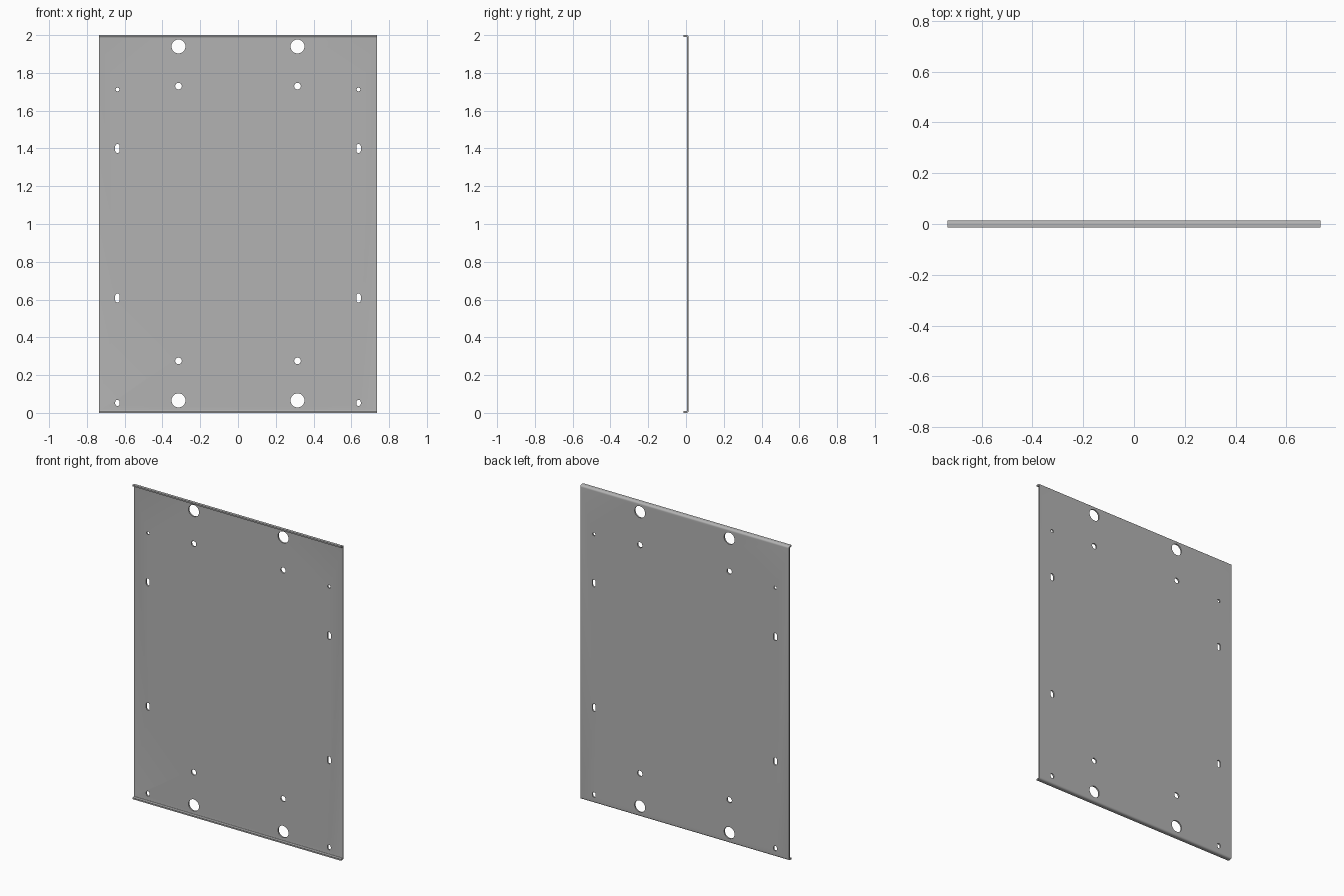
import bpy, bmesh, math

cube = bpy.data.objects.get("Cube")
if cube:
    bpy.data.objects.remove(cube, do_unlink=True)

WIDTH, HEIGHT, DEPTH = 1.47, 2.0, 0.028
THICK, INNER = 0.009, 0.004
OUTER = INNER + THICK

grey = bpy.data.materials.new("sheet_metal_grey")
grey.use_nodes = True
grey.diffuse_color = (0.45, 0.45, 0.45, 1)
grey.node_tree.nodes["Principled BSDF"].inputs["Base Color"].default_value = grey.diffuse_color


def prism(bm, points, axis_vec):
    """Extrude a closed outline along a vector."""
    face = bm.faces.new([bm.verts.new(p) for p in points])
    new = bmesh.ops.extrude_face_region(bm, geom=[face])
    moved = [v for v in new["geom"] if isinstance(v, bmesh.types.BMVert)]
    bmesh.ops.translate(bm, verts=moved, vec=axis_vec)


def make_object(name, bm):
    bmesh.ops.recalc_face_normals(bm, faces=bm.faces[:])
    mesh = bpy.data.meshes.new(name)
    bm.to_mesh(mesh)
    bm.free()
    mesh.materials.append(grey)
    obj = bpy.data.objects.new(name, mesh)
    bpy.context.collection.objects.link(obj)
    return obj


# Folded sheet: a channel section with rounded bends and short front lips
back, lip = DEPTH / 2, -DEPTH / 2


def bend(radius):
    """Lip edge to the upper bend, as (y, z) points."""
    top = HEIGHT - OUTER + radius
    pts = [(lip, top)]
    for i in range(9):
        a = math.pi / 2 * (1 - i / 8)
        pts.append((back - OUTER + radius * math.cos(a),
                    HEIGHT - OUTER + radius * math.sin(a)))
    return pts


def channel(radius):
    upper = bend(radius)
    return upper + [(y, HEIGHT - z) for y, z in reversed(upper)]


section = channel(OUTER) + channel(INNER)[::-1]
bm = bmesh.new()
prism(bm, [(-WIDTH / 2, y, z) for y, z in section], (WIDTH, 0, 0))
panel = make_object("panel", bm)

# Holes and slots, mirrored left and right: x, z, radius, slot height
holes = [
    (0.315, 1.94, 0.037, 0), (0.315, 0.066, 0.037, 0),
    (0.315, 1.73, 0.0175, 0), (0.315, 0.275, 0.0175, 0),
    (0.638, 1.712, 0.01, 0),
    (0.638, 1.4, 0.012, 0.048), (0.638, 0.608, 0.012, 0.048),
    (0.638, 0.053, 0.012, 0.032),
]
bm = bmesh.new()
for x, z, r, tall in holes:
    shift = max(0, tall / 2 - r)
    for side in (-1, 1):
        outline = []
        for i in range(32):
            a = 2 * math.pi * (i + 0.5) / 32
            dz = math.copysign(shift, math.sin(a))
            outline.append((side * x + r * math.cos(a), -0.1, z + r * math.sin(a) + dz))
        prism(bm, outline, (0, 0.2, 0))
cutter = make_object("hole_cutters", bm)
cutter.hide_render = True

cut = panel.modifiers.new("holes", "BOOLEAN")
cut.operation = "DIFFERENCE"
cut.solver = "EXACT"
cut.object = cutter

# Apply the cut, then drop the helper
bpy.ops.object.select_all(action="DESELECT")
bpy.context.view_layer.objects.active = panel
panel.select_set(True)
bpy.ops.object.modifier_apply(modifier=cut.name)
bpy.data.objects.remove(cutter, do_unlink=True)
bpy.ops.object.shade_smooth_by_angle(angle=math.radians(30))
